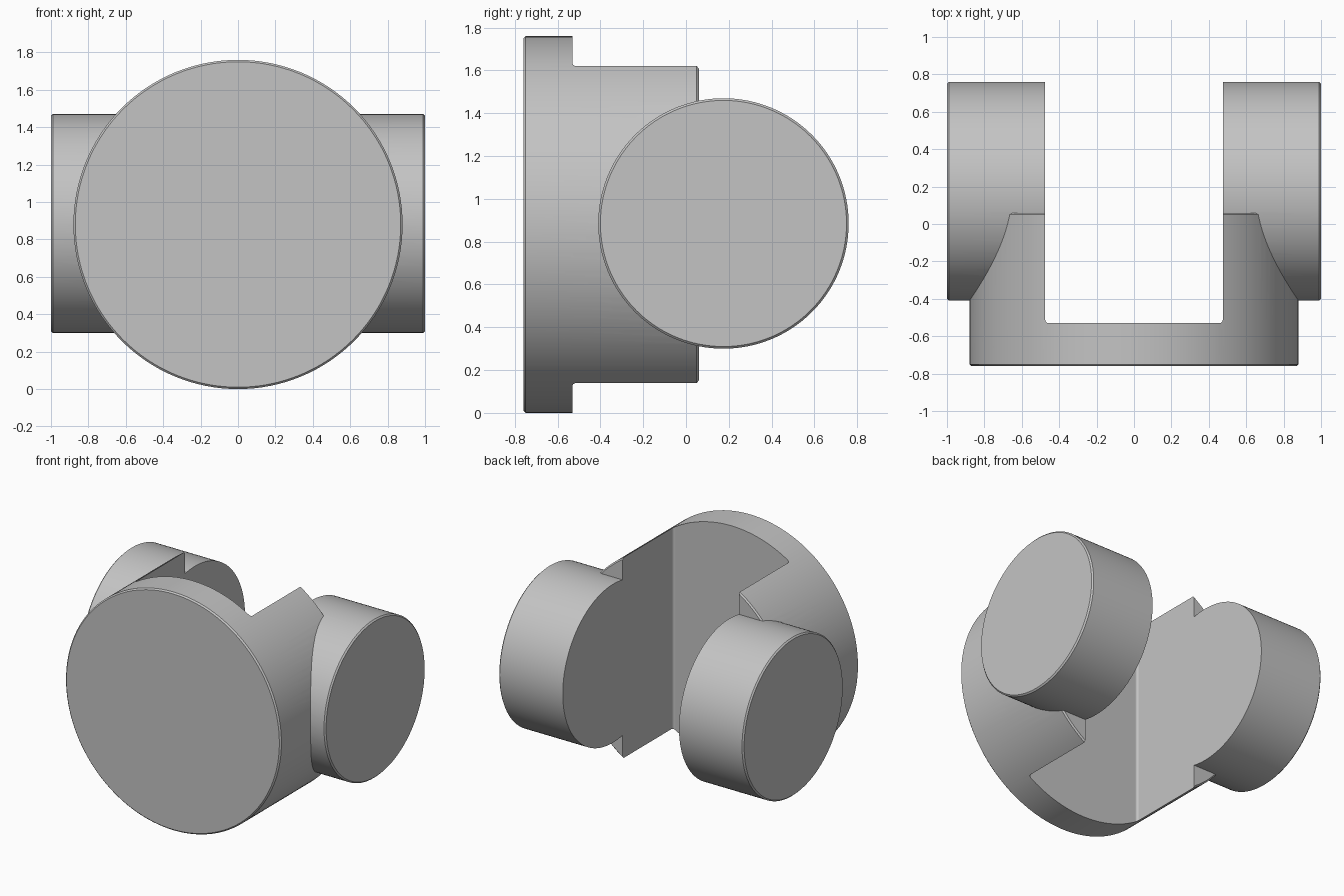
import bpy
import bmesh
from math import radians
from mathutils import Matrix, Vector

cube = bpy.data.objects.get("Cube")
if cube:
    bpy.data.objects.remove(cube, do_unlink=True)

MID = 0.88      # height of the shared axis
SLOT = 0.475    # half width of the slot


def make_object(name, bm):
    bmesh.ops.recalc_face_normals(bm, faces=bm.faces)
    mesh = bpy.data.meshes.new(name)
    bm.to_mesh(mesh)
    bm.free()
    obj = bpy.data.objects.new(name, mesh)
    bpy.context.collection.objects.link(obj)
    return obj


def cylinder(name, radius, length, center, axis, chamfer=0.01):
    """Cylinder along the given axis with lightly chamfered rims."""
    bm = bmesh.new()
    turn = Matrix.Rotation(radians(90), 4, "Y" if axis == "X" else "X")
    bmesh.ops.create_cone(bm, cap_ends=True, segments=128, radius1=radius,
                          radius2=radius, depth=length,
                          matrix=Matrix.Translation(center) @ turn)
    rims = [e for e in bm.edges if any(len(f.verts) > 4 for f in e.link_faces)]
    bmesh.ops.bevel(bm, geom=rims, offset=chamfer, segments=1, affect="EDGES")
    return make_object(name, bm)


def combine(target, other, operation):
    """Apply a boolean and discard the helper."""
    mod = target.modifiers.new("combine", "BOOLEAN")
    mod.object = other
    mod.operation = operation
    mod.solver = "EXACT"
    bpy.ops.object.select_all(action="DESELECT")
    bpy.context.view_layer.objects.active = target
    target.select_set(True)
    bpy.ops.object.modifier_apply(modifier=mod.name)
    bpy.data.objects.remove(other, do_unlink=True)


# Round body from the front disc to the ends of the arms
fork = cylinder("fork_body", MID, 0.82, Vector((0, -0.35, MID)), "Y")

# Cross cylinder that becomes the two side bosses
bosses = cylinder("side_bosses", 0.585, 2, Vector((0, 0.175, MID + 0.005)), "X")
combine(fork, bosses, "UNION")

# Slot between the arms, with a small fillet at its floor
bm = bmesh.new()
bmesh.ops.create_cube(bm, size=1, matrix=Matrix.Translation((0, 0.235, MID))
                      @ Matrix.Diagonal((2 * SLOT, 1.53, 3, 1)))
floor_edges = [e for e in bm.edges
               if all(v.co.y < 0 for v in e.verts)
               and abs(e.verts[0].co.z - e.verts[1].co.z) > 1]
bmesh.ops.bevel(bm, geom=floor_edges, offset=0.018, segments=3,
                profile=0.5, affect="EDGES")
slot = make_object("slot_cutter", bm)
slot.hide_render = True
combine(fork, slot, "DIFFERENCE")

# Plain grey finish
grey = bpy.data.materials.new("plain grey")
grey.use_nodes = True
colour = (0.55, 0.55, 0.55, 1)
grey.diffuse_color = colour
grey.node_tree.nodes["Principled BSDF"].inputs["Base Color"].default_value = colour
fork.data.materials.clear()
fork.data.materials.append(grey)
for face in fork.data.polygons:
    face.material_index = 0

# Smooth round sides with crisp rims
bpy.ops.object.shade_smooth_by_angle(angle=radians(32))
weighted = fork.modifiers.new("even_normals", "WEIGHTED_NORMAL")
weighted.keep_sharp = True
